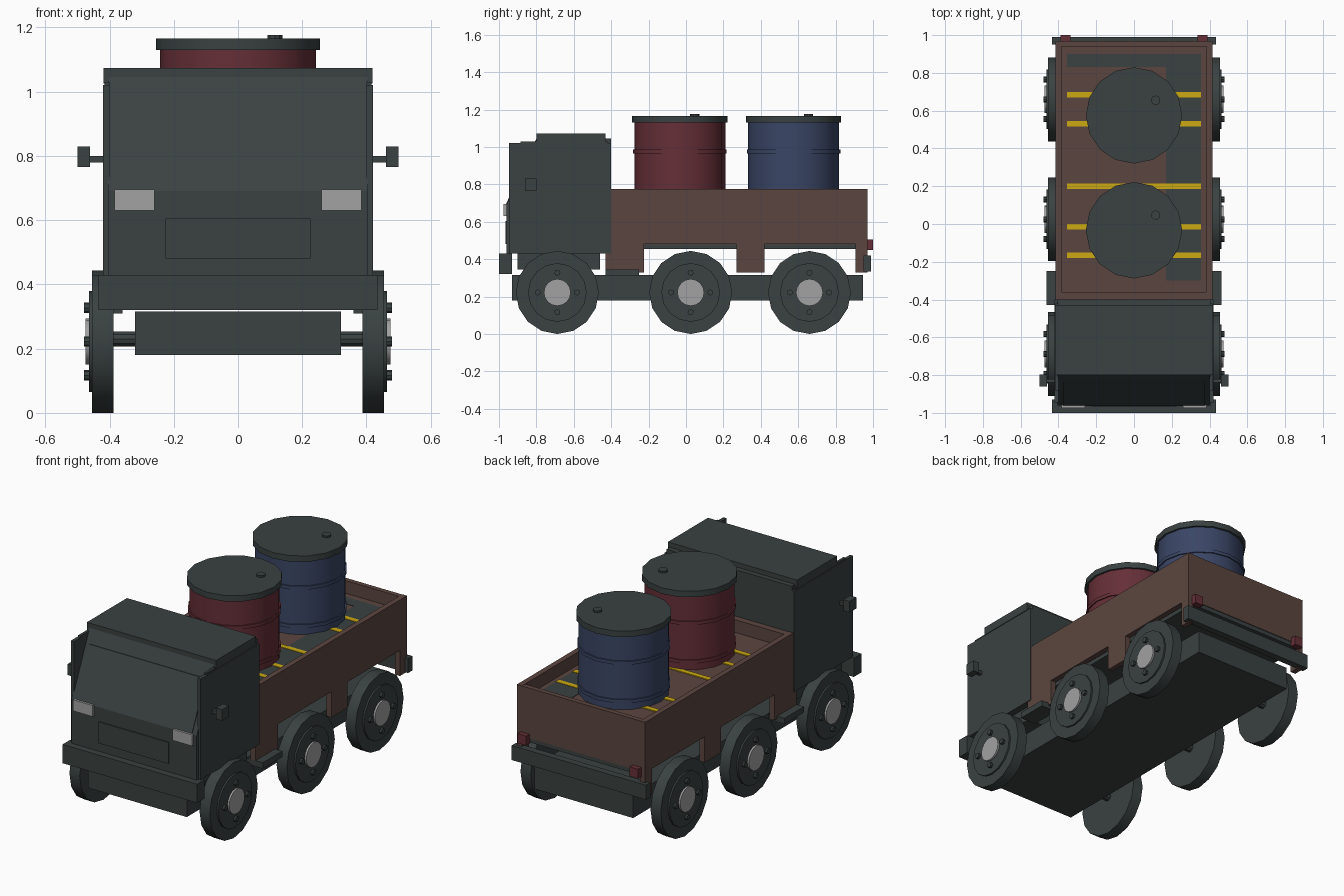
import bpy, bmesh, math
from mathutils import Matrix, Vector

if "Cube" in bpy.data.objects:
    bpy.data.objects.remove(bpy.data.objects["Cube"])


def mat(name, r, g, b):
    m = bpy.data.materials.new(name)
    m.diffuse_color = (r, g, b, 1)
    m.use_nodes = True
    m.node_tree.nodes["Principled BSDF"].inputs["Base Color"].default_value = m.diffuse_color
    return m


DARK = mat("dark slate", 0.042, 0.054, 0.053)
BROWN = mat("brown", 0.105, 0.060, 0.050)
RED = mat("dark red", 0.130, 0.028, 0.038)
BLUE = mat("navy blue", 0.042, 0.060, 0.130)
YELLOW = mat("yellow", 0.60, 0.40, 0.006)
GREY = mat("light grey", 0.36, 0.36, 0.36)


def finish(name, bm, material, smooth=False):
    bmesh.ops.recalc_face_normals(bm, faces=bm.faces)
    me = bpy.data.meshes.new(name)
    bm.to_mesh(me)
    bm.free()
    me.materials.append(material)
    ob = bpy.data.objects.new(name, me)
    bpy.context.collection.objects.link(ob)
    if smooth:
        bpy.ops.object.select_all(action='DESELECT')
        ob.select_set(True)
        bpy.context.view_layer.objects.active = ob
        bpy.ops.object.shade_smooth_by_angle(angle=math.radians(35))
    return ob


def box(name, x, y, z, material):
    """Box from (min, max) ranges."""
    bm = bmesh.new()
    size = [b - a for a, b in (x, y, z)]
    mid = [(a + b) / 2 for a, b in (x, y, z)]
    bmesh.ops.create_cube(bm, size=1, matrix=Matrix.Translation(mid) @ Matrix.Diagonal((*size, 1)))
    return finish(name, bm, material)


def pair(name, x, y, z, material):
    """The same box on the right and the left."""
    box(name + "_right", x, y, z, material)
    box(name + "_left", (-x[1], -x[0]), y, z, material)


def cyl(name, a, b, r, material, sides=16):
    """Cylinder from point a to point b."""
    a, b = Vector(a), Vector(b)
    rot = Matrix.Rotation(math.pi / 2, 4, 'Y') if abs(b.x - a.x) > 1e-6 else Matrix()
    bm = bmesh.new()
    bmesh.ops.create_cone(bm, cap_ends=True, segments=sides, radius1=r, radius2=r,
                          depth=(b - a).length, matrix=Matrix.Translation((a + b) / 2) @ rot)
    return finish(name, bm, material, True)


def slab(name, profile, x0, x1, material):
    """Side profile of (y, z) points, extruded along x."""
    bm = bmesh.new()
    f = bm.faces.new([bm.verts.new((x0, y, z)) for y, z in profile])
    ext = bmesh.ops.extrude_face_region(bm, geom=[f])
    bmesh.ops.translate(bm, vec=(x1 - x0, 0, 0),
                        verts=[v for v in ext["geom"] if isinstance(v, bmesh.types.BMVert)])
    return finish(name, bm, material)


# Chassis and bumpers
box("chassis", (-0.32, 0.32), (-0.93, 0.945), (0.18, 0.315), DARK)
box("cab_floor", (-0.38, 0.38), (-0.90, -0.46), (0.345, 0.43), DARK)
box("front_bumper", (-0.435, 0.435), (-1.0, -0.93), (0.32, 0.43), DARK)
box("rear_bumper", (-0.435, 0.435), (0.95, 0.99), (0.335, 0.42), DARK)
pair("side_step", (0.36, 0.462), (-0.43, -0.25), (0.31, 0.345), DARK)

# Cab with sloped windscreen, doors and roof
slab("cab", [(-0.96, 0.43), (-0.96, 0.69), (-0.80, 1.045), (-0.40, 1.045), (-0.40, 0.43)],
     -0.405, 0.405, DARK)
slab("windscreen", [(-0.964, 0.69), (-0.838, 0.97), (-0.82, 0.97), (-0.94, 0.69)], -0.375, 0.375, DARK)
box("roof", (-0.418, 0.418), (-0.80, -0.43), (1.025, 1.073), DARK)
pair("door", (0.40, 0.42), (-0.945, -0.40), (0.43, 1.02), DARK)
pair("door_window_rail", (0.40, 0.415), (-0.885, -0.42), (1.0, 1.03), DARK)
box("grille", (-0.225, 0.225), (-0.966, -0.95), (0.48, 0.605), DARK)
pair("headlight", (0.26, 0.385), (-0.975, -0.95), (0.63, 0.695), GREY)
pair("mirror_arm", (0.41, 0.47), (-0.84, -0.82), (0.78, 0.80), DARK)
pair("mirror", (0.46, 0.50), (-0.86, -0.798), (0.765, 0.83), DARK)

# Cargo bed: side walls with wheel arches, end walls, floor
wall = [(-0.40, 0.775), (0.97, 0.775), (0.97, 0.33), (0.905, 0.33), (0.905, 0.48), (0.42, 0.48),
        (0.42, 0.33), (0.27, 0.33), (0.27, 0.48), (-0.225, 0.48), (-0.225, 0.33), (-0.43, 0.33),
        (-0.43, 0.43), (-0.40, 0.43)]
for side, s in (("right", 1), ("left", -1)):
    slab("bed_wall_" + side, wall, s * 0.383, s * 0.415, BROWN)
box("bed_front_wall", (-0.39, 0.39), (-0.399, -0.36), (0.48, 0.774), BROWN)
box("bed_rear_wall", (-0.39, 0.39), (0.94, 0.969), (0.48, 0.774), BROWN)
box("bed_floor", (-0.384, 0.384), (-0.37, 0.95), (0.479, 0.70), BROWN)
box("bed_underside", (-0.383, 0.383), (-0.39, 0.965), (0.455, 0.48), DARK)
pair("tail_light", (0.335, 0.39), (0.96, 1.0), (0.45, 0.505), RED)

# Worn floor patches and yellow stripes
box("floor_patch_side", (0.17, 0.355), (-0.30, 0.83), (0.699, 0.702), DARK)
box("floor_patch_rear", (-0.355, 0.355), (0.83, 0.90), (0.699, 0.702), DARK)
for i, y in enumerate((-0.165, -0.015, 0.20, 0.53, 0.685)):
    box(f"floor_stripe_{i}", (-0.355, 0.355), (y - 0.015, y + 0.015), (0.699, 0.705), YELLOW)

# Drums with hoops, lid and bung
for name, y, paint in (("red_drum", -0.033, RED), ("blue_drum", 0.575, BLUE)):
    cyl(name, (0, y, 0.70), (0, y, 1.14), 0.243, paint)
    for i, z in enumerate((0.75, 0.975)):
        cyl(f"{name}_hoop_{i}", (0, y, z - 0.01), (0, y, z + 0.01), 0.25, paint)
    cyl(name + "_lid", (0, y, 1.13), (0, y, 1.165), 0.255, DARK)
    cyl(name + "_bung", (0.115, y + 0.08, 1.16), (0.115, y + 0.08, 1.176), 0.025, DARK, 10)

# Axles and wheels
for i, y in enumerate((-0.688, 0.025, 0.66)):
    z = 0.222
    cyl(f"axle_{i}", (-0.40, y, z + 0.008), (0.40, y, z + 0.008), 0.025, DARK, 10)
    for side, s in (("right", 1), ("left", -1)):
        n = f"wheel_{i}_{side}"
        cyl(n + "_tyre", (s * 0.388, y, z), (s * 0.454, y, z), 0.222, DARK)
        cyl(n + "_rim", (s * 0.45, y, z), (s * 0.464, y, z), 0.157, DARK)
        cyl(n + "_hub", (s * 0.46, y, z), (s * 0.475, y, z), 0.072, GREY)
        for k in range(4):
            a = k * math.pi / 2
            ly, lz = y + 0.105 * math.cos(a), z + 0.105 * math.sin(a)
            cyl(f"{n}_bolt_{k}", (s * 0.46, ly, lz), (s * 0.479, ly, lz), 0.016, DARK, 8)
